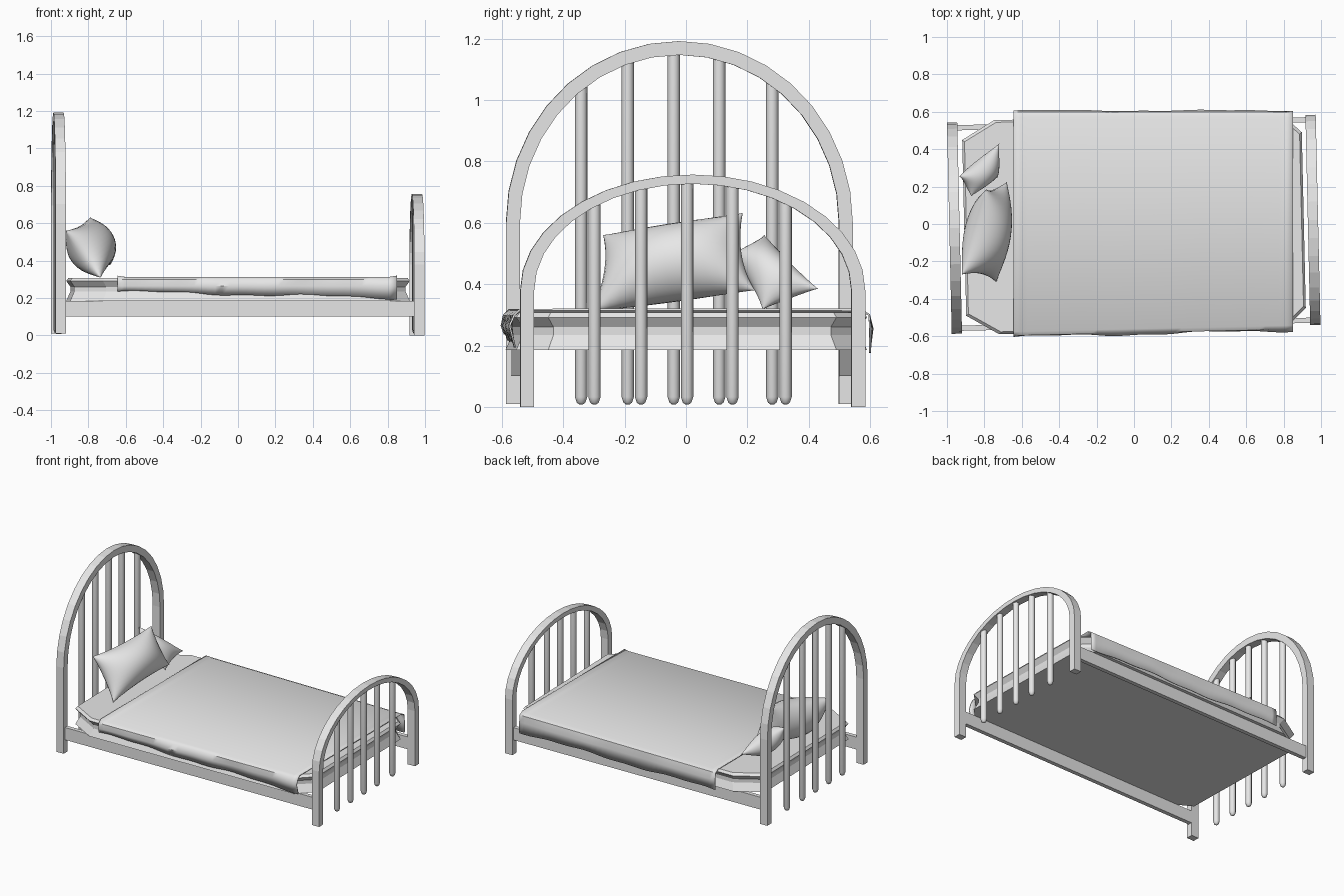
import bpy, bmesh, math
from mathutils import Vector, Matrix

cube = bpy.data.objects.get("Cube")
if cube:
    bpy.data.objects.remove(cube, do_unlink=True)

grey = bpy.data.materials.new("light_grey")
grey.use_nodes = True
grey.diffuse_color = (0.8, 0.8, 0.8, 1)
grey.node_tree.nodes["Principled BSDF"].inputs["Base Color"].default_value = (0.8, 0.8, 0.8, 1)

TURN = Matrix.Rotation(math.radians(1.3), 4, "Z")  # the bed stands slightly askew


def finish(name, bm, turn=True, smooth=None):
    bmesh.ops.remove_doubles(bm, verts=bm.verts, dist=0.0002)
    bmesh.ops.recalc_face_normals(bm, faces=bm.faces)
    mesh = bpy.data.meshes.new(name)
    bm.to_mesh(mesh)
    bm.free()
    mesh.materials.append(grey)
    ob = bpy.data.objects.new(name, mesh)
    bpy.context.collection.objects.link(ob)
    if turn:
        ob.matrix_world = TURN
    if smooth:
        bpy.ops.object.select_all(action="DESELECT")
        ob.select_set(True)
        bpy.context.view_layer.objects.active = ob
        bpy.ops.object.shade_smooth_by_angle(angle=math.radians(smooth))
    return ob


def skin(bm, rings, closed=True, caps=True):
    """Bridge successive rings of points with quads."""
    rows = [[bm.verts.new(p) for p in ring] for ring in rings]
    n = len(rows[0])
    for a, b in zip(rows, rows[1:]):
        for i in range(n if closed else n - 1):
            j = (i + 1) % n
            bm.faces.new((a[i], a[j], b[j], b[i]))
    if caps:
        bm.faces.new(rows[0])
        bm.faces.new(rows[-1])


def arch(name, x, half, spring, top, foot, rim):
    """Legs joined by a half ellipse, of rectangular section."""
    def edge(a, b):
        pts = [(-a, foot)]
        for i in range(19):
            t = math.pi * i / 18
            pts.append((-a * math.cos(t), spring + b * math.sin(t)))
        return pts + [(a, foot)]
    outer = edge(half, top - spring)
    inner = edge(half - 0.045, top - spring - rim)
    d = 0.0275
    bm = bmesh.new()
    skin(bm, [[(x - d, *o), (x + d, *o), (x + d, *i), (x - d, *i)]
              for o, i in zip(outer, inner)])
    finish(name, bm)


def spindles(prefix, x, half, spring, top):
    """Five round bars with rounded lower ends, rising into the arch."""
    for k, y in enumerate((-0.32, -0.168, -0.018, 0.13, 0.303)):
        z = spring + (top - spring - 0.02) * math.sqrt(1 - (y / (half - 0.02)) ** 2)
        bm = bmesh.new()
        skin(bm, [[(x + r * math.cos(a), y + r * math.sin(a), h)
                   for a in (math.tau * i / 12 for i in range(12))]
                  for r, h in ((0.006, 0.008), (0.014, 0.014), (0.02, 0.032), (0.02, z))])
        finish(f"{prefix}_spindle_{k + 1}", bm, smooth=50)


for part, x, half, spring, top, foot, rim in (
        ("headboard", -0.96, 0.565, 0.6, 1.192, 0.01, 0.045),
        ("footboard", 0.957, 0.562, 0.38, 0.757, 0, 0.03)):
    arch(part + "_arch", x, half, spring, top, foot, rim)
    spindles(part, x, half, spring, top)

# Side rails
for side, s in (("left", 1), ("right", -1)):
    bm = bmesh.new()
    bmesh.ops.create_cube(bm, size=1, matrix=Matrix.Translation((0, s * 0.536, 0.143))
                          @ Matrix.Diagonal((1.9, 0.028, 0.085, 1)))
    finish(("back" if s > 0 else "front") + "_rail", bm)

# Mattress: clipped corners and a recessed band round the sides
bm = bmesh.new()
half_outline = [(-0.908, 0.47), (-0.735, 0.572), (0.8, 0.572), (0.908, 0.47)]
outline = half_outline + [(x, -y) for x, y in reversed(half_outline)]
levels = ((0.185, 0), (0.235, 0.022), (0.26, 0.022), (0.292, 0), (0.308, 0.012))
skin(bm, [[(x * (1 - d / 0.908), y * (1 - d / 0.572), z) for x, y in outline]
          for z, d in levels])
finish("mattress", bm)

# Blanket draped over both long sides
bm = bmesh.new()
rows = []
COUNT = 40
for i in range(COUNT + 1):
    t = i / COUNT
    x = -0.645 + 1.495 * t
    w = 0.006 * math.sin(11 * t) + 0.003 * math.sin(31 * t)
    lip = 0.006 if i in (0, COUNT) else 0
    f = -0.597 + 0.034 * t
    b = 0.6
    front = [(f + 0.006, 0.236 - 0.035 * t + w), (f - 0.004 + w, 0.265),
             (f + 0.003, 0.298), (f + 0.022, 0.311 + lip)]
    back = [(b - 0.03, 0.311 + lip), (b - 0.003, 0.3),
            (b + 0.004 + w / 2, 0.255), (b, 0.185 + w)]
    rows.append([(x, y, z) for y, z in front + back])
skin(bm, rows, closed=False, caps=False)
blanket = finish("blanket", bm, turn=False, smooth=40)
thick = blanket.modifiers.new("thickness", "SOLIDIFY")
thick.thickness = 0.006
thick.offset = 0


def pillow(name, corners, puff):
    """Two bulging sheets between four corners, with drawn-in edges."""
    a, b, c, d = (Vector(p) for p in corners)
    centre = (a + b + c + d) / 4
    normal = (b - d).cross(a - c).normalized()
    n = 18
    bm = bmesh.new()
    for side in (1, -1):
        rows = []
        for i in range(n + 1):
            u = -math.cos(math.pi * i / n)
            row = []
            for j in range(n + 1):
                v = -math.cos(math.pi * j / n)
                su = u * (1 - 0.1 * (1 - v * v))
                sv = v * (1 - 0.1 * (1 - u * u))
                p = (d.lerp(a, (su + 1) / 2)).lerp(c.lerp(b, (su + 1) / 2), (sv + 1) / 2)
                bulge = max(0, (1 - u * u) * (1 - v * v)) ** 0.55
                row.append(p + normal * (side * puff * bulge))
            rows.append(row)
        skin(bm, rows, closed=False, caps=False)
    finish(name, bm, turn=False, smooth=70)


pillow("large_pillow", ((-0.79, 0.185, 0.632), (-0.68, 0.225, 0.38),
                        (-0.735, -0.31, 0.308), (-0.92, -0.27, 0.56)), 0.125)
pillow("small_pillow", ((-0.935, 0.255, 0.56), (-0.72, 0.43, 0.385),
                        (-0.73, 0.25, 0.318), (-0.87, 0.15, 0.5)), 0.07)
